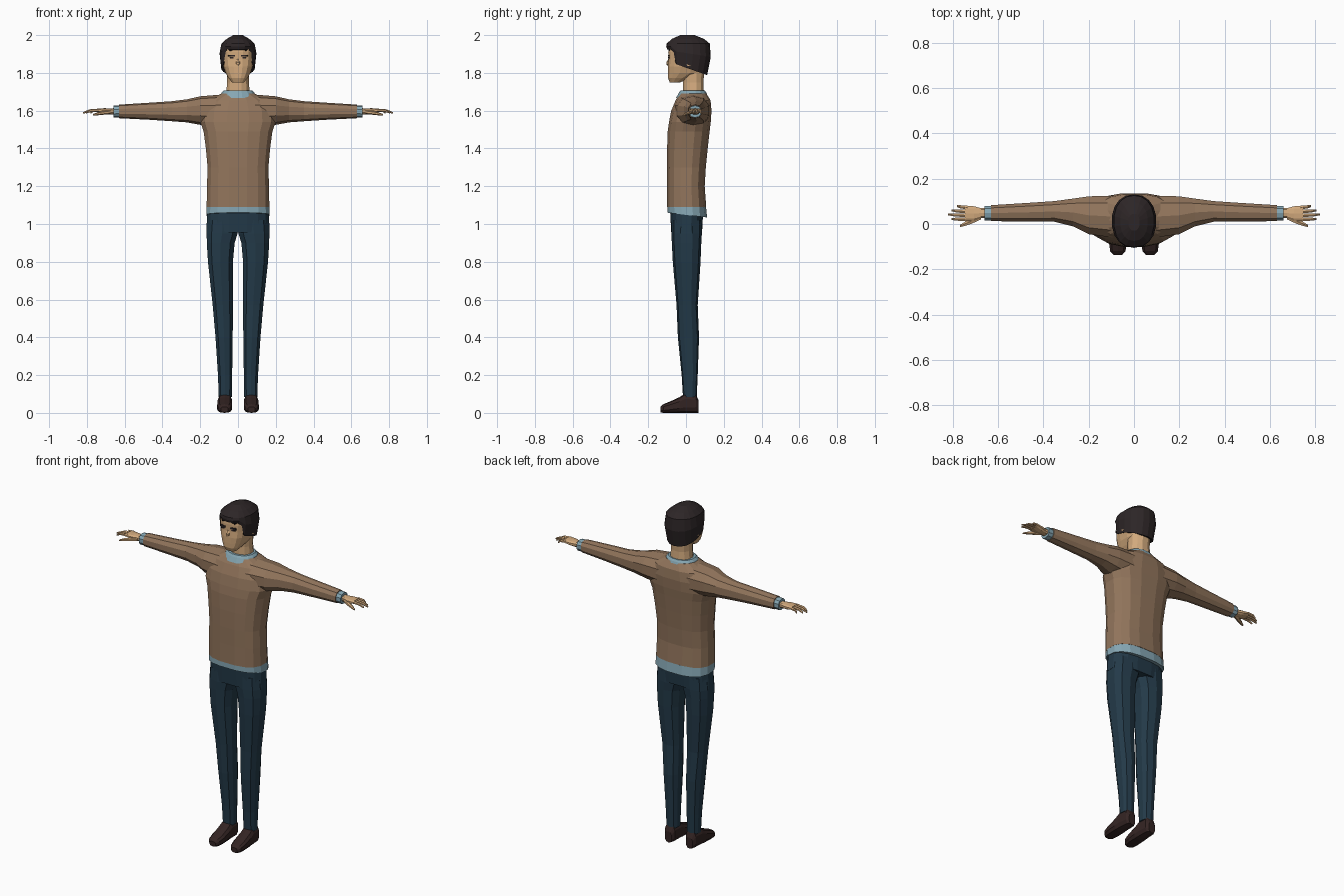
import bpy, bmesh, math


def material(name, r, g, b):
    m = bpy.data.materials.new(name)
    m.diffuse_color = (r, g, b, 1)
    return m


BROWN = material("brown wool", 0.29, 0.18, 0.108)
BLUE = material("light blue cotton", 0.24, 0.39, 0.46)
NAVY = material("dark denim", 0.017, 0.042, 0.066)
SKIN = material("skin", 0.66, 0.41, 0.21)
HAIR = material("dark hair", 0.026, 0.019, 0.020)
SHOE = material("dark leather", 0.034, 0.018, 0.017)


def outline(sides, power):
    """Unit superellipse, flat faces on the axes, scaled to reach +-1."""
    pts = []
    for i in range(sides):
        a = 2 * math.pi * (i + 0.5) / sides
        c, s = math.cos(a), math.sin(a)
        pts.append((math.copysign(abs(c) ** (2 / power), c),
                    math.copysign(abs(s) ** (2 / power), s)))
    mx = max(p[0] for p in pts)
    my = max(p[1] for p in pts)
    return [(x / mx, y / my) for x, y in pts]


def loft(name, axis, rings, mat, sides=10, power=2.4, mirror=False, lift=None):
    """Skin rings (t, a0, a1, b0, b1) along an axis; lift(ring, y) shifts z."""
    bm = bmesh.new()
    rows = []
    for k, (t, a0, a1, b0, b1) in enumerate(rings):
        row = []
        for u, v in outline(sides, power):
            a = (a0 + a1) / 2 + u * (a1 - a0) / 2
            b = (b0 + b1) / 2 + v * (b1 - b0) / 2
            co = {"X": (t, a, b), "Y": (a, t, b), "Z": (a, b, t)}[axis]
            if lift:
                co = (co[0], co[1], co[2] + lift(k, co[1]))
            row.append(bm.verts.new(co))
        rows.append(row)
    for lo, hi in zip(rows, rows[1:]):
        for i in range(sides):
            j = (i + 1) % sides
            bm.faces.new((lo[i], lo[j], hi[j], hi[i]))
    bm.faces.new(rows[0][::-1])
    bm.faces.new(rows[-1])
    bmesh.ops.recalc_face_normals(bm, faces=bm.faces)
    mesh = bpy.data.meshes.new(name)
    bm.to_mesh(mesh)
    bm.free()
    mesh.materials.append(mat)
    ob = bpy.data.objects.new(name, mesh)
    bpy.context.collection.objects.link(ob)
    if mirror:
        mod = ob.modifiers.new("Mirror", "MIRROR")
        mod.use_mirror_merge = False
    return ob


def join_solid(base, other):
    """Union other into base so no inner faces remain."""
    mod = base.modifiers.new("Union", "BOOLEAN")
    mod.operation, mod.solver, mod.object = "UNION", "EXACT", other
    bpy.context.view_layer.update()
    bpy.context.view_layer.objects.active = base
    bpy.ops.object.modifier_apply(modifier=mod.name)
    bpy.data.objects.remove(other)


# Sweater: torso and sleeves
sweater = loft("sweater", "Z", [
    (1.09, -.166, .166, -.100, .107), (1.20, -.164, .164, -.100, .099),
    (1.30, -.161, .161, -.101, .105), (1.40, -.170, .170, -.100, .115),
    (1.49, -.182, .182, -.097, .125), (1.54, -.200, .200, -.090, .131),
    (1.60, -.195, .195, -.078, .135), (1.655, -.160, .160, -.055, .130),
    (1.692, -.085, .085, -.033, .107)], BROWN, 16, 2.6)
sleeves = loft("sleeves", "X", [
    (.09, -.060, .125, 1.51, 1.685), (.20, -.045, .122, 1.525, 1.676),
    (.27, -.010, .112, 1.538, 1.660), (.35, .010, .101, 1.544, 1.650),
    (.47, .010, .093, 1.552, 1.642), (.63, .013, .083, 1.560, 1.632)],
    BROWN, 10, 2.3, True)
join_solid(sweater, sleeves)

# Shirt showing at hem, collar and cuffs
loft("shirt_hem", "Z", [(1.048, -.168, .168, -.099, .112), (1.102, -.165, .165, -.099, .106)],
     BLUE, 16, 2.6, lift=lambda k, y: -.12 * y)
loft("shirt_collar", "Z", [
    (1.668, -.100, .100, -.052, .118), (1.695, -.086, .086, -.038, .108),
    (1.706, -.075, .075, -.030, .100)], BLUE, 16, 2.2)
loft("shirt_cuffs", "X", [(.62, .016, .080, 1.563, 1.629), (.66, .016, .080, 1.563, 1.627)],
     BLUE, 10, 2.3, True)

# Trousers: hips and legs
trousers = loft("trousers", "Z", [(.955, -.167, .167, -.078, .085), (1.085, -.163, .163, -.085, .092)],
                NAVY, 16, 2.6)
legs = loft("trouser_legs", "Z", [
    (.085, .033, .102, -.016, .057), (.20, .031, .106, -.023, .062),
    (.40, .028, .119, -.043, .069), (.57, .027, .134, -.050, .062),
    (.80, .027, .159, -.070, .077), (.90, .018, .165, -.075, .081),
    (.95, .002, .166, -.077, .084), (1.02, .002, .160, -.076, .083)],
    NAVY, 10, 2.5, True)
join_solid(trousers, legs)

# Shoes
loft("shoes", "Y", [
    (.067, .048, .090, .0, .065), (.052, .036, .101, .0, .100),
    (-.005, .033, .106, .0, .102), (-.035, .031, .109, .0, .083),
    (-.085, .031, .110, .0, .060), (-.120, .038, .105, .0, .046),
    (-.136, .052, .090, .003, .032)], SHOE, 10, 2.8, True)

# Hands: palm, four fingers, thumb
loft("palms", "X", [
    (.645, .028, .070, 1.578, 1.614), (.675, .026, .070, 1.580, 1.612),
    (.705, .014, .078, 1.583, 1.613), (.745, .012, .081, 1.592, 1.612)],
    SKIN, 10, 2.5, True)
for name, y, tip, y_tip in (("little", .073, .780, .079), ("ring", .055, .806, .060),
                            ("middle", .038, .820, .042), ("index", .021, .806, .022)):
    mid = (.735 + tip) / 2 + .01
    ym = (y + y_tip) / 2
    loft(name + "_fingers", "X", [
        (.735, y - .008, y + .008, 1.594, 1.611), (mid, ym - .007, ym + .007, 1.592, 1.607),
        (tip, y_tip - .004, y_tip + .004, 1.584, 1.592)], SKIN, 6, 2, True)
loft("thumbs", "X", [
    (.675, .020, .044, 1.582, 1.604), (.715, .002, .026, 1.578, 1.598),
    (.745, -.008, .010, 1.575, 1.591), (.768, -.014, -.004, 1.573, 1.582)], SKIN, 6, 2, True)

# Neck, head, nose and ears
loft("neck", "Z", [
    (1.67, -.068, .068, -.020, .097), (1.71, -.061, .061, -.016, .094),
    (1.75, -.057, .057, -.016, .092), (1.82, -.060, .060, -.020, .098)], SKIN, 12, 2.2)
loft("head", "Z", [
    (1.750, -.032, .032, -.086, -.030), (1.772, -.050, .050, -.095, .020),
    (1.800, -.066, .066, -.096, .085), (1.835, -.078, .078, -.096, .100),
    (1.870, -.083, .083, -.093, .112), (1.910, -.086, .086, -.094, .115),
    (1.950, -.080, .080, -.090, .105), (1.975, -.055, .055, -.055, .075)], SKIN, 16, 2.7)
loft("nose", "Y", [(-.085, -.014, .014, 1.838, 1.888), (-.104, -.007, .007, 1.841, 1.856)],
     SKIN, 6, 2)
loft("ears", "X", [(.074, .000, .030, 1.838, 1.885), (.090, -.002, .032, 1.836, 1.888)],
     SKIN, 8, 2, True)

# Brows and eyes, thin plates on the face
loft("brows", "Y", [(-.088, .016, .052, 1.886, 1.896), (-.0965, .016, .050, 1.886, 1.896)],
     HAIR, 4, 2, True)
loft("eyes", "Y", [(-.088, .022, .046, 1.876, 1.884), (-.095, .022, .046, 1.876, 1.884)],
     HAIR, 6, 2, True)


# Hair: high fringe in front, sideburns, low nape
def hairline(k, y):
    if k == 0:
        return .075 if y < -.062 else -.005 - .35 * (y + .05)
    if k == 1:
        return .035 if y < -.062 else -.15 * y
    return 0


loft("hair", "Z", [
    (1.850, -.088, .088, -.100, .112), (1.905, -.097, .097, -.105, .131),
    (1.955, -.088, .088, -.102, .126), (1.980, -.060, .060, -.075, .095),
    (2.000, -.025, .025, -.030, .045)], HAIR, 18, 2.2, lift=hairline)
